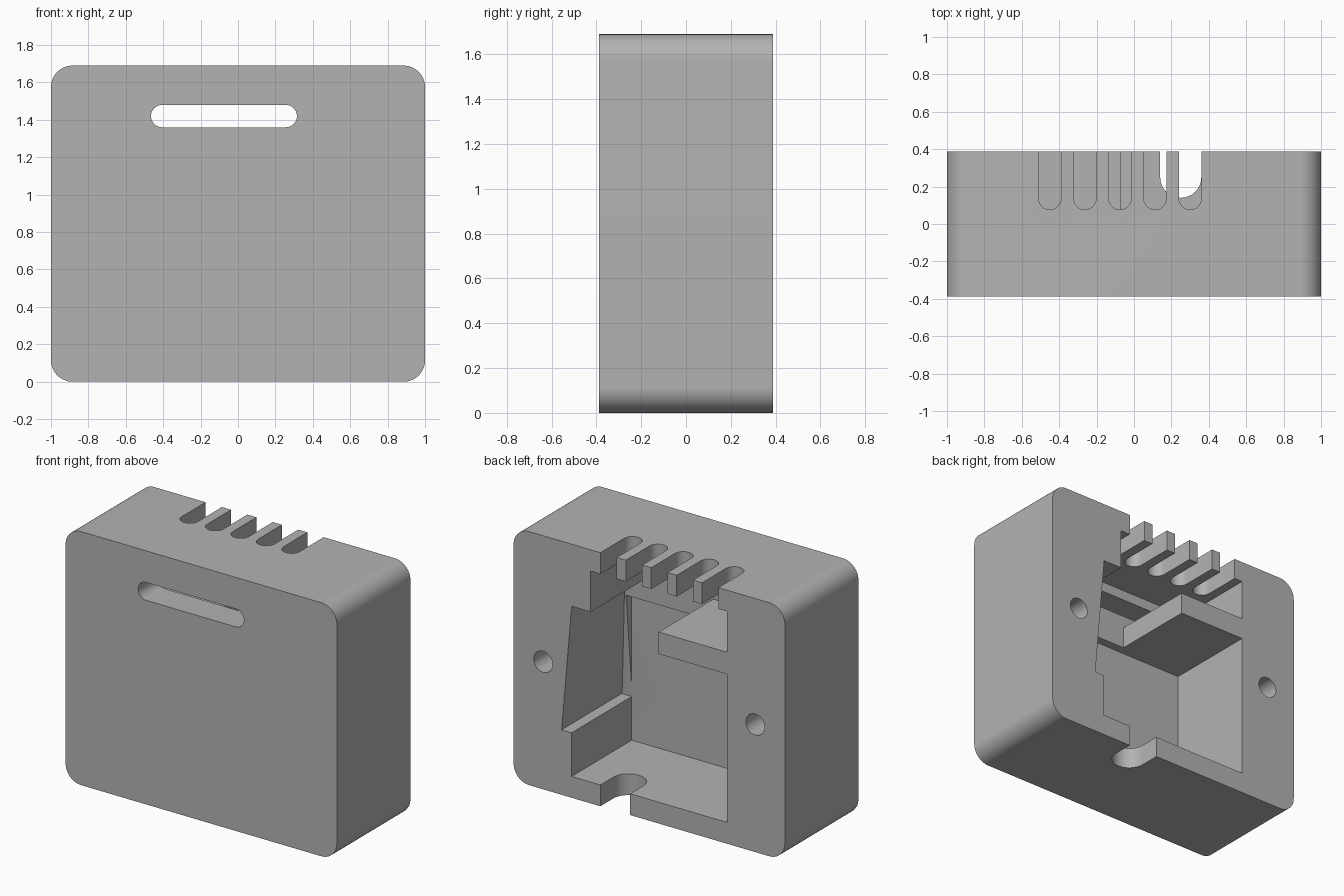
import bpy, bmesh, math

cube = bpy.data.objects.get("Cube")
if cube:
    bpy.data.objects.remove(cube, do_unlink=True)

W, D, H = 2.0, 0.775, 1.69      # outer size
BACK = D / 2
WALL = 0.142                    # shell thickness
OUT = 0.6                       # cutters run past the open back
FLOOR_Y = WALL - BACK           # inside of the front wall

grey = bpy.data.materials.new("light grey plastic")
grey.use_nodes = True
grey.diffuse_color = (0.45, 0.45, 0.45, 1)
grey.node_tree.nodes["Principled BSDF"].inputs["Base Color"].default_value = grey.diffuse_color


def make_object(name, bm):
    bmesh.ops.recalc_face_normals(bm, faces=bm.faces)
    mesh = bpy.data.meshes.new(name)
    bm.to_mesh(mesh)
    bm.free()
    mesh.materials.append(grey)
    ob = bpy.data.objects.new(name, mesh)
    bpy.context.collection.objects.link(ob)
    return ob


def prism(name, start, end):
    """Solid between two matching outlines of 3D points."""
    bm = bmesh.new()
    a = [bm.verts.new(p) for p in start]
    b = [bm.verts.new(p) for p in end]
    bm.faces.new(a)
    bm.faces.new(b)
    for i in range(len(a)):
        j = (i + 1) % len(a)
        bm.faces.new((a[i], a[j], b[j], b[i]))
    return make_object(name, bm)


def along_y(name, outline, y0, y1):
    return prism(name, [(x, y0, z) for x, z in outline], [(x, y1, z) for x, z in outline])


def along_z(name, outline, z0, z1):
    return prism(name, [(x, y, z0) for x, y in outline], [(x, y, z1) for x, y in outline])


def rect(x0, x1, z0, z1):
    return [(x0, z0), (x1, z0), (x1, z1), (x0, z1)]


def arc(cx, cy, r, a0, a1, n=16):
    return [(cx + r * math.cos(math.radians(a0 + (a1 - a0) * i / n)),
             cy + r * math.sin(math.radians(a0 + (a1 - a0) * i / n))) for i in range(n + 1)]


def open_slot(cx, r, tip):
    """Outline of a slot open to the back with a round inner end."""
    return [(cx + r, OUT)] + arc(cx, tip + r, r, 0, -180) + [(cx - r, OUT)]


# Shell with rounded outer corners
R = 0.115
outline = []
for i, (sx, sz) in enumerate([(1, 1), (-1, 1), (-1, -1), (1, -1)]):
    outline += arc(sx * (W / 2 - R), H / 2 + sz * (H / 2 - R), R, i * 90, i * 90 + 90)
shell = along_y("enclosure_shell", outline, -BACK, BACK)

cutters = []

# Main lower cavity
SIDE, SHELF_LOW, SHELF_TOP, CEILING = 0.572, 1.13, 1.276, H - WALL
cutters.append(along_y("main_cavity", rect(-SIDE, SIDE, WALL, SHELF_LOW), FLOOR_Y, OUT))

# Upper chamber, leaving a shelf on the right side
STEP_Y = -0.187
upper = [(-SIDE, SHELF_TOP), (-0.07, SHELF_TOP), (-0.07, 1.0), (SIDE, 1.0),
         (SIDE, SHELF_TOP), (0.432, SHELF_TOP), (0.432, CEILING), (-SIDE, CEILING)]
cutters.append(along_y("upper_chamber", upper, STEP_Y, OUT))

# Tapered side pocket with a sloping front wall
pocket = [(0.3, 0.433, FLOOR_Y), (0.646, 0.433, FLOOR_Y), (0.641, 0.486, FLOOR_Y),
          (SIDE, SHELF_TOP, -0.173), (0.3, SHELF_TOP, -0.173), (0.3, 0.486, FLOOR_Y)]
cutters.append(prism("side_pocket", [(x, y, z) for x, z, y in pocket],
                     [(x, OUT, z) for x, z, y in pocket]))

# Vent slots through the top
for i in range(5):
    cutters.append(along_z("vent_slot", open_slot(-0.45 + i * 0.1875, 0.06, 0.077), 1.45, H + 0.1))

# Cable notch through the bottom
cutters.append(along_z("cable_notch", open_slot(0.25, 0.11, 0.14), -0.1, 0.25))

# Long window in the front wall
window = arc(0.255, 1.42, 0.06, -90, 90) + arc(-0.405, 1.42, 0.06, 90, 270)
cutters.append(along_y("front_window", window, -OUT, -0.1))

# Screw holes in the back rim
for side in (-1, 1):
    cutters.append(along_y("screw_hole", arc(side * 0.782, 0.85, 0.07, 0, 360, 32)[:-1], -0.05, OUT))

# Cut everything from the shell
bpy.context.view_layer.objects.active = shell
for cutter in cutters:
    cutter.hide_render = True
    mod = shell.modifiers.new("cut", 'BOOLEAN')
    mod.operation = 'DIFFERENCE'
    mod.solver = 'EXACT'
    mod.object = cutter
    bpy.ops.object.modifier_apply(modifier=mod.name)
    bpy.data.objects.remove(cutter, do_unlink=True)

bpy.ops.object.select_all(action='DESELECT')
shell.select_set(True)
bpy.ops.object.shade_smooth_by_angle(angle=math.radians(30))
